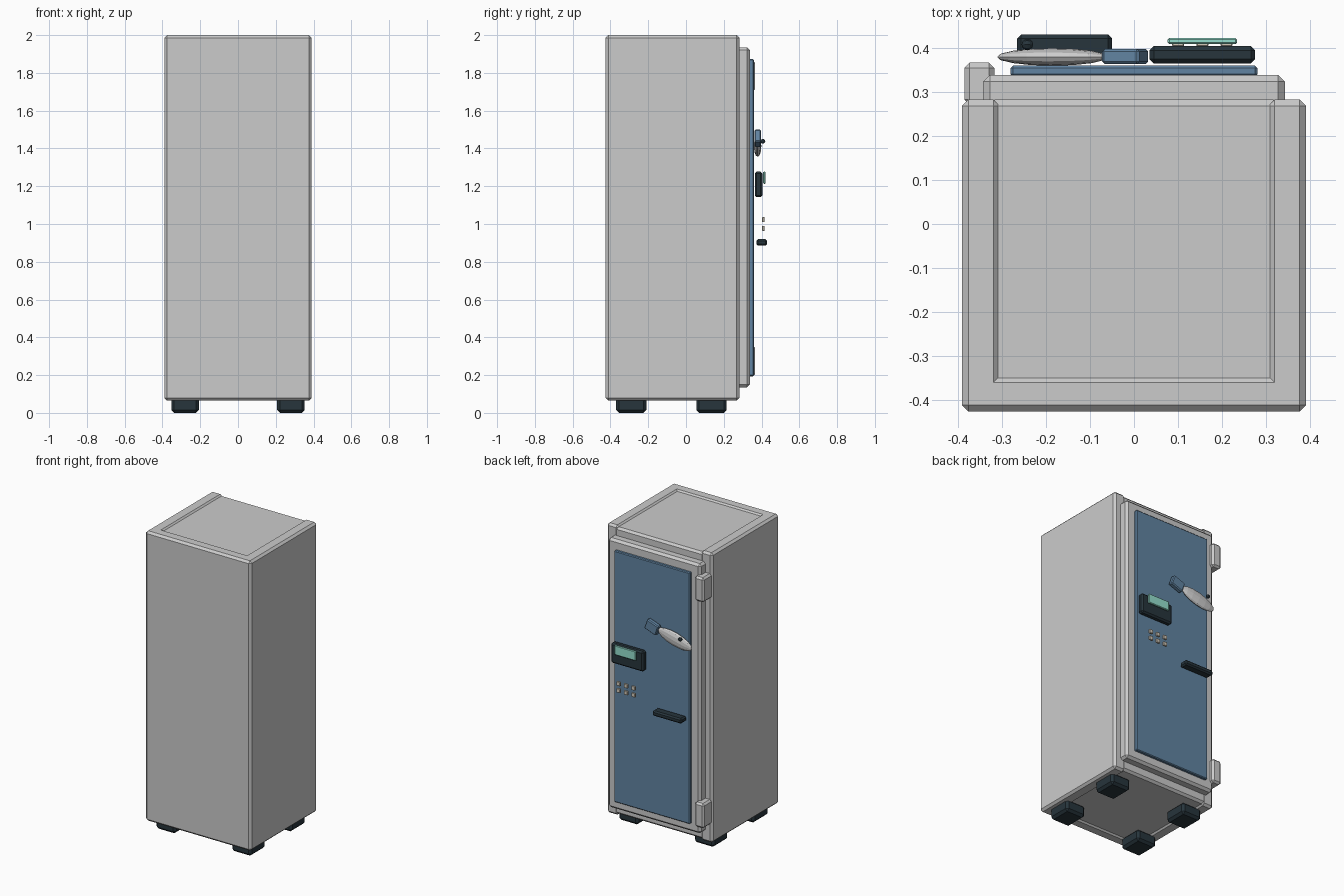
import bpy, bmesh
from math import radians
from mathutils import Matrix

if "Cube" in bpy.data.objects:
    bpy.data.objects.remove(bpy.data.objects["Cube"])


def material(name, rgb):
    m = bpy.data.materials.new(name)
    m.diffuse_color = (*rgb, 1)
    m.use_nodes = True
    m.node_tree.nodes["Principled BSDF"].inputs["Base Color"].default_value = m.diffuse_color
    return m


BLUE = material("blue_enamel", (0.12, 0.23, 0.36))
DARK = material("dark_plastic", (0.02, 0.035, 0.045))
TEAL = material("teal_glass", (0.30, 0.74, 0.62))
BEIGE = material("beige_key", (0.66, 0.60, 0.50))


def finish(name, bm, mat):
    me = bpy.data.meshes.new(name)
    bm.to_mesh(me)
    bm.free()
    ob = bpy.data.objects.new(name, me)
    bpy.context.collection.objects.link(ob)
    if mat:
        me.materials.append(mat)
    return ob


def box(name, x, y, z, bevel=0.0, mat=None, tilt=0.0):
    """Chamfered box from (min, max) ranges, optionally tilted about y."""
    bm = bmesh.new()
    bmesh.ops.create_cube(bm, size=1)
    bmesh.ops.scale(bm, vec=(x[1] - x[0], y[1] - y[0], z[1] - z[0]), verts=bm.verts)
    if bevel:
        bmesh.ops.bevel(bm, geom=bm.edges[:], offset=bevel, segments=1,
                        affect='EDGES', profile=0.5)
    ob = finish(name, bm, mat)
    ob.location = [(a + b) / 2 for a, b in (x, y, z)]
    ob.rotation_euler.y = radians(tilt)
    return ob


def ball(name, centre, radii, u, v, mat=None, tilt=0.0):
    """Faceted ellipsoid with its poles on x, tilted about y."""
    bm = bmesh.new()
    bmesh.ops.create_uvsphere(bm, u_segments=u, v_segments=v, radius=1,
                              matrix=Matrix.Rotation(radians(90), 4, 'Y'))
    bmesh.ops.scale(bm, vec=radii, verts=bm.verts)
    ob = finish(name, bm, mat)
    ob.location = centre
    ob.rotation_euler.y = radians(tilt)
    return ob


# Cabinet: raised side and rear walls around slightly sunken top and base
for s, side in ((-1, "left"), (1, "right")):
    box("cabinet_wall_" + side, sorted((s * 0.305, s * 0.39)), (-0.425, 0.282),
        (0.065, 2.0), 0.014)
box("cabinet_plain_wall", (-0.39, 0.39), (-0.425, -0.345), (0.065, 2.0), 0.014)
box("cabinet_top", (-0.33, 0.33), (-0.40, 0.282), (1.90, 1.99), 0.014)
box("cabinet_base", (-0.33, 0.33), (-0.40, 0.282), (0.075, 0.165), 0.014)

# Feet
for sx in (-1, 1):
    for y in (-0.29, 0.135):
        box("foot", (sx * 0.28 - 0.073, sx * 0.28 + 0.073), (y - 0.08, y + 0.08),
            (0.0, 0.08), 0.015, DARK)

# Door, blue facing and hinges
box("door", (-0.342, 0.342), (0.25, 0.338), (0.135, 1.935), 0.015)
box("door_panel", (-0.28, 0.28), (0.335, 0.359), (0.195, 1.873), 0.005, BLUE)
for z in (0.275, 1.783):
    box("hinge", (-0.385, -0.317), (0.27, 0.366), (z - 0.082, z + 0.082), 0.012)

# Handle bar
box("door_handle", (-0.265, -0.05), (0.372, 0.43), (0.885, 0.92), 0.009, DARK)

# Display with screen and keypad
box("display_case", (0.035, 0.275), (0.364, 0.404), (1.142, 1.277), 0.01, DARK)
box("display_screen", (0.076, 0.234), (0.408, 0.422), (1.213, 1.277), 0.004, TEAL)
for x in (0.1, 0.155, 0.21):
    for z in (0.977, 1.023):
        box("key", (x - 0.0135, x + 0.0135), (0.403, 0.416),
            (z - 0.0135, z + 0.0135), 0.002, BEIGE)

# Fish ornament
ball("fish_body", (-0.185, 0.379, 1.412), (0.13, 0.02, 0.047), 12, 8, None, -15)
box("fish_tail", (-0.065, 0.025), (0.363, 0.397), (1.418, 1.488), 0.006, BLUE, -20)
ball("fish_eye", (-0.242, 0.407, 1.438), (0.013, 0.013, 0.013), 8, 6, DARK)
